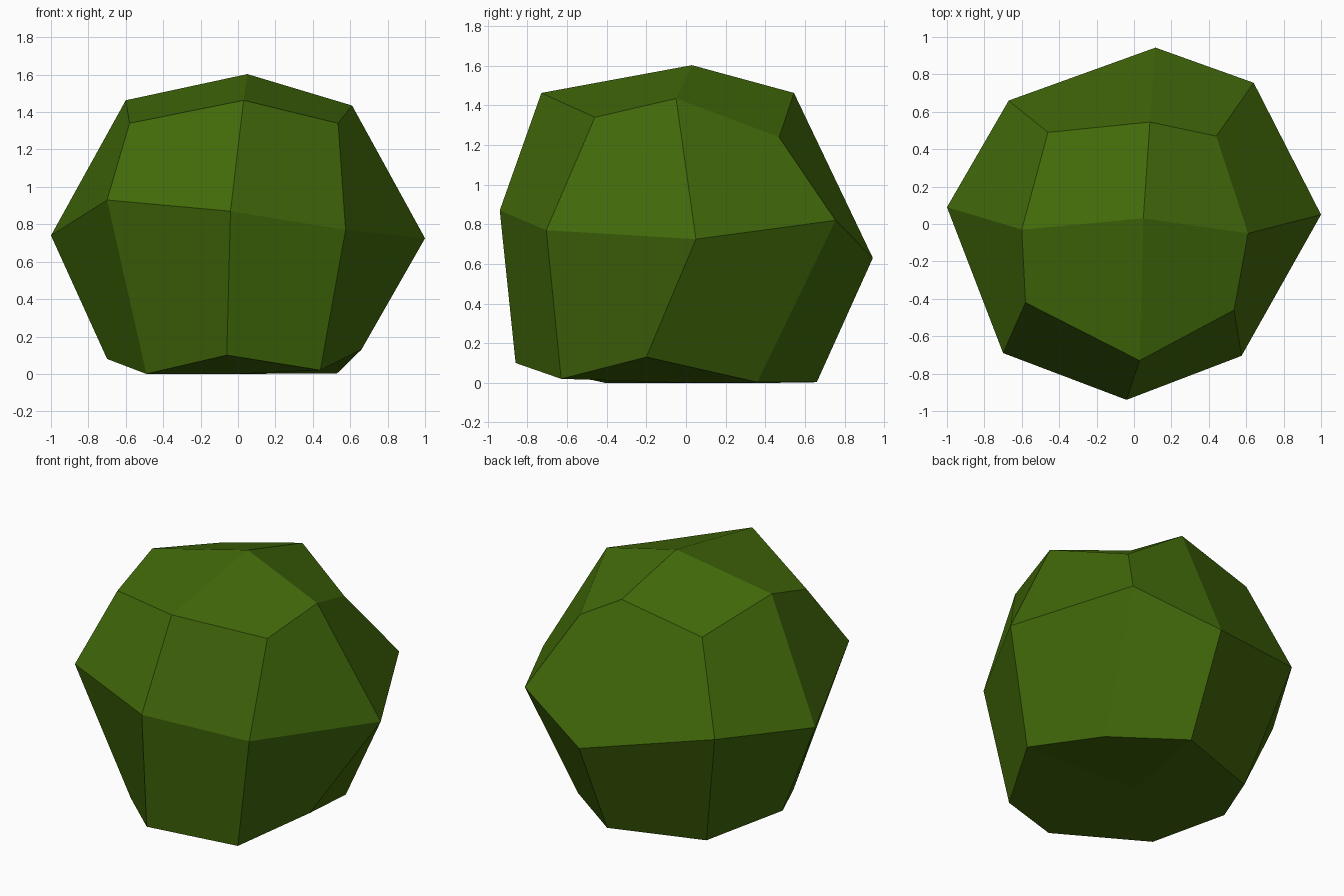
import bpy, bmesh

if "Cube" in bpy.data.objects:
    bpy.data.objects.remove(bpy.data.objects["Cube"])

# Three rings of eight points, counter-clockwise from the front-left corner
bottom = [(-.49, -.41, 0), (-.06, -.86, .10), (.44, -.63, .02), (.66, -.20, .13),
          (.53, .36, .003), (.11, .66, .003), (-.47, .46, 0), (-.70, 0, .08)]
middle = [(-.70, -.69, .93), (-.04, -.94, .87), (.575, -.705, .77), (1, .05, .725),
          (.64, .755, .82), (.115, .943, .63), (-.67, .66, .79), (-1, .09, .74)]
top = [(-.58, -.42, 1.34), (.03, -.73, 1.463), (.535, -.46, 1.34), (.61, -.05, 1.435),
       (.44, .47, 1.24), (.085, .545, 1.463), (-.46, .49, 1.34), (-.60, -.03, 1.463)]

bm = bmesh.new()
rings = [[bm.verts.new(p) for p in ring] for ring in (bottom, middle, top)]


def fold(quad, corner):
    """Add a quad that starts at a corner point, so it folds from there."""
    k = quad.index(corner)
    bm.faces.new(quad[k:] + quad[:k])


# Sides: quads between neighbouring rings, corners are the even points
for layer in (0, 1):
    low, high = rings[layer], rings[layer + 1]
    for i in range(8):
        j = (i + 1) % 8
        even = i if i % 2 == 0 else j
        fold([low[i], low[j], high[j], high[i]], (low, high)[layer][even])

# Caps: four quads around a centre point
for ring, centre in ((rings[0], (0, 0, 0)), (rings[2], (.05, .03, 1.603))):
    c = bm.verts.new(centre)
    for i in range(0, 8, 2):
        fold([ring[i - 1], ring[i], ring[i + 1], c], ring[i])

bmesh.ops.recalc_face_normals(bm, faces=bm.faces)
mesh = bpy.data.meshes.new("bush")
bm.to_mesh(mesh)
bm.free()

# Leaf colour
leaf = bpy.data.materials.new("leaf_green")
leaf.diffuse_color = (0.055, 0.145, 0.003, 1)
leaf.use_nodes = True
leaf.node_tree.nodes["Principled BSDF"].inputs["Base Color"].default_value = leaf.diffuse_color
mesh.materials.append(leaf)
bush = bpy.data.objects.new("bush", mesh)
bpy.context.collection.objects.link(bush)
